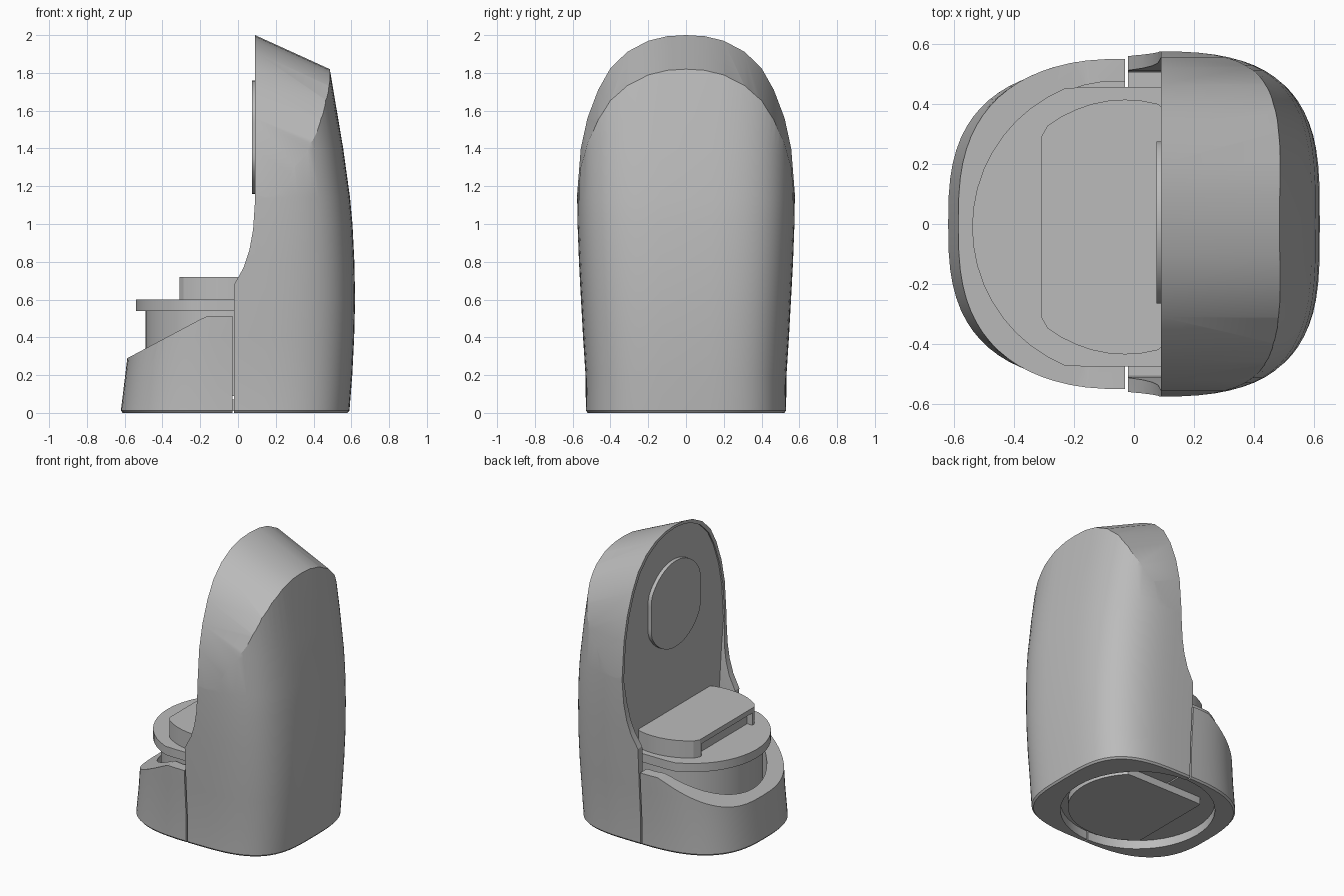
import bpy, bmesh
from math import sin, cos, pi, radians

if "Cube" in bpy.data.objects:
    bpy.data.objects.remove(bpy.data.objects["Cube"], do_unlink=True)

grey = bpy.data.materials.new("plain_grey")
grey.use_nodes = True
grey.diffuse_color = (0.5, 0.5, 0.5, 1)
grey.node_tree.nodes["Principled BSDF"].inputs["Base Color"].default_value = (0.5, 0.5, 0.5, 1)


def loft(name, rings):
    """Skin a stack of equal closed rings and cap both ends."""
    bm = bmesh.new()
    loops = [[bm.verts.new(p) for p in ring] for ring in rings]
    n = len(loops[0])
    for low, high in zip(loops, loops[1:]):
        for i in range(n):
            j = (i + 1) % n
            bm.faces.new((low[i], low[j], high[j], high[i]))
    bm.faces.new(loops[0])
    bm.faces.new(loops[-1])
    bmesh.ops.remove_doubles(bm, verts=bm.verts, dist=0.0005)
    bmesh.ops.recalc_face_normals(bm, faces=bm.faces)
    mesh = bpy.data.meshes.new(name)
    bm.to_mesh(mesh)
    bm.free()
    mesh.materials.append(grey)
    obj = bpy.data.objects.new(name, mesh)
    bpy.context.collection.objects.link(obj)
    return obj


def prism(name, pts, place, a, b):
    return loft(name, [[place(p, d) for p in pts] for d in (a, b)])


def along_x(p, d):
    return (d, p[0], p[1])


def along_x_sloped(p, d):
    return (d, p[0], p[1] - 0.455 * (d - 0.09))


def along_y(p, d):
    return (p[0], d, p[1])


def along_z(p, d):
    return (p[0], p[1], d)


def cut_circle(cx, cy, r, xlim=(-9, 9), ylim=(-9, 9), n=48):
    """Circle outline trimmed by straight chords."""
    def clamp(v, lim):
        return max(lim[0], min(lim[1], v))
    return [(clamp(cx + r * cos(2 * pi * i / n), xlim),
             clamp(cy + r * sin(2 * pi * i / n), ylim)) for i in range(n)]


def boolean(obj, cutter, operation):
    mod = obj.modifiers.new("bool", "BOOLEAN")
    mod.operation = operation
    mod.solver = "EXACT"
    mod.object = cutter
    bpy.context.view_layer.objects.active = obj
    bpy.ops.object.modifier_apply(modifier=mod.name)
    bpy.data.objects.remove(cutter, do_unlink=True)


def smooth(obj):
    bpy.ops.object.select_all(action="DESELECT")
    obj.select_set(True)
    bpy.context.view_layer.objects.active = obj
    bpy.ops.object.shade_smooth_by_angle(angle=radians(25))


def body(name):
    """Rounded-square tower: height, front reach, back reach, half width."""
    sections = [(0, .61, .58, .52), (.012, .62, .59, .53), (.2, .597, .605, .532),
                (.4, .573, .615, .545), (.6, .55, .62, .556), (.8, .53, .616, .567),
                (1, .52, .606, .575), (1.14, .52, .593, .577), (1.4, .52, .557, .577),
                (1.82, .52, .486, .577), (2.3, .52, .41, .577)]
    rings = []
    for z, front, back, half in sections:
        ring = []
        for i in range(72):
            c, s = cos(2 * pi * i / 72), sin(2 * pi * i / 72)
            e = 2 / 3.4 if c > 0 else 2 / 2.8
            reach = back if c > 0 else -front
            x = reach * abs(c) ** e
            y = half * abs(s) ** e * (1 if s > 0 else -1)
            ring.append((x, y, z))
        rings.append(ring)
    return loft(name, rings)


def mirrored(half):
    """Close a half arch given from its foot up to its apex."""
    return half + [(-y, z) for y, z in reversed(half) if y > 0]


def bottom_recess():
    return prism("recess", cut_circle(-.03, 0, .49), along_z, -.1, .06)


# Tall back shell, trimmed by its side profile and the sloped arch
arch = [(.577, 1.15), (.557, 1.4), (.522, 1.56), (.465, 1.71), (.4, 1.825),
        (.31, 1.912), (.2, 1.97), (.1, 1.994), (0, 2)]
side = [(-.02, -.1), (-.02, .68), (.03, .77), (.06, .86), (.08, .97), (.09, 1.12),
        (.09, 2.2), (1, 2.2), (1, -.1)]
shell = body("back_shell")
boolean(shell, prism("side_cut", side, along_y, -1, 1), "INTERSECT")
boolean(shell, prism("arch_cut", mirrored([(.66, -1), (.64, .8)] + arch),
                     along_x_sloped, -.3, 1), "INTERSECT")
inner = [(.505, .1), (.51, .65), (.535, .95)] + [(max(y - .02, 0), z - .018) for y, z in arch]
inner = inner[:-1] + [(0, 1.982)]
boolean(shell, prism("face_cut", mirrored(inner), along_x, -.3, .1), "DIFFERENCE")
boolean(shell, bottom_recess(), "DIFFERENCE")
smooth(shell)

# Low front tray with a sloped rim and a round well
tray = body("front_tray")
rim = [(-.9, -.1), (-.9, .127), (-.585, .29), (-.2, .495), (-.16, .513), (-.03, .513), (-.03, -.1)]
boolean(tray, prism("rim_cut", rim, along_y, -1, 1), "INTERSECT")
well = cut_circle(-.04, 0, .48, ylim=(-.475, .475))
boolean(tray, prism("well_cut", well, along_z, .1, 1), "DIFFERENCE")
boolean(tray, bottom_recess(), "DIFFERENCE")
smooth(tray)

# Drum, plate and stage stacked in the tray
drum = prism("drum", cut_circle(-.04, -.01, .45, xlim=(-9, .1)), along_z, .09, .55)
plate = prism("round_plate", cut_circle(-.04, -.01, .5, (-9, .1), (-.475, .457)),
              along_z, .54, .6)
stage = prism("stage", cut_circle(-.03, -.01, .425, (-.31, .1)), along_z, .6, .72)
notch = [(-.4, -.29), (-.27, -.29), (-.27, .27), (-.4, .27)]
boolean(stage, prism("notch_cut", notch, along_z, .5, .685), "DIFFERENCE")

# Round window on the upright face
window = prism("face_window", cut_circle(.005, 1.46, .3, (-.265, .275)), along_x, .075, .105)

# Boss under the base
boss = prism("base_boss", cut_circle(0, 0, .42, (-.3, 9), (-9, .3)), along_z, .01, .07)

for part in (drum, plate, stage, window, boss):
    smooth(part)
